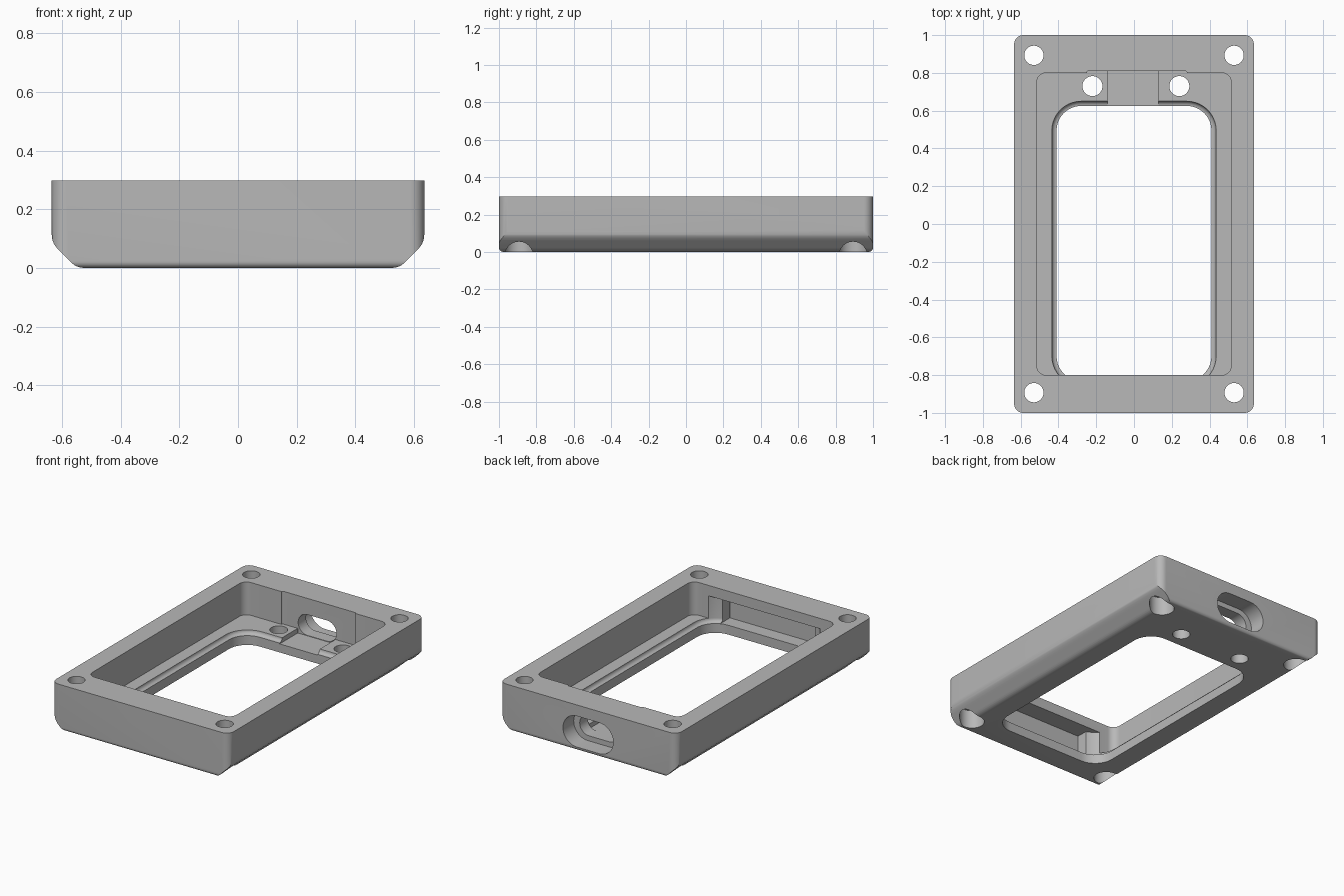
import bpy, bmesh
from math import sin, cos, pi
from mathutils import Vector

cube = bpy.data.objects.get("Cube")
if cube:
    bpy.data.objects.remove(cube, do_unlink=True)

H = 0.297          # overall height
FLOOR = 0.085      # pocket floor height
LIP = 0.06         # ledge around the window
EPS = 0.05         # cutter overshoot


def rounded(x0, x1, y0, y1, r, steps=10):
    """2D outline of a rounded rectangle."""
    pts = []
    corners = [(x1 - r, y1 - r), (x0 + r, y1 - r), (x0 + r, y0 + r), (x1 - r, y0 + r)]
    for q, (cx, cy) in enumerate(corners):
        for i in range(steps + 1):
            a = (q + i / steps) * pi / 2
            pts.append((cx + r * cos(a), cy + r * sin(a)))
    return pts


def loft(name, rings):
    """Closed solid through rings of 3D points with equal counts."""
    bm = bmesh.new()
    loops = [[bm.verts.new(p) for p in ring] for ring in rings]
    n = len(loops[0])
    for a, b in zip(loops, loops[1:]):
        for i in range(n):
            j = (i + 1) % n
            bm.faces.new((a[i], a[j], b[j], b[i]))
    bm.faces.new(loops[0])
    bm.faces.new(loops[-1])
    bmesh.ops.remove_doubles(bm, verts=bm.verts, dist=1e-5)
    bmesh.ops.recalc_face_normals(bm, faces=bm.faces)
    mesh = bpy.data.meshes.new(name)
    bm.to_mesh(mesh)
    bm.free()
    ob = bpy.data.objects.new(name, mesh)
    bpy.context.collection.objects.link(ob)
    return ob


def upright(name, outline, z0, z1):
    return loft(name, [[(x, y, z) for x, y in outline] for z in (z0, z1)])


def lengthwise(name, outline, y0, y1):
    return loft(name, [[(x, y, z) for x, z in outline] for y in (y0, y1)])


def round_hole(name, x, y, r, z0, z1):
    circle = [(x + r * cos(i * pi / 24), y + r * sin(i * pi / 24)) for i in range(48)]
    return upright(name, circle, z0, z1)


def combine(target, tool, operation):
    """Apply a boolean and discard the tool."""
    mod = target.modifiers.new("cut", 'BOOLEAN')
    mod.operation, mod.solver, mod.object = operation, 'EXACT', tool
    deps = bpy.context.evaluated_depsgraph_get()
    deps.update()
    mesh = bpy.data.meshes.new_from_object(target.evaluated_get(deps))
    target.modifiers.clear()
    target.data = mesh
    bpy.data.objects.remove(tool, do_unlink=True)


def soften(corner, before, after, d, steps=5):
    """Curve replacing a profile corner."""
    c = Vector(corner)
    p = c + (Vector(before) - c).normalized() * d
    q = c + (Vector(after) - c).normalized() * d
    ts = [i / steps for i in range(steps + 1)]
    return [tuple(p * (1 - t) ** 2 + c * 2 * t * (1 - t) + q * t * t) for t in ts]


# Outer body: rounded block with a softened foot
rings = []
for i in range(6):
    a = i / 5 * pi / 2
    inset, z = 0.025 * (1 - sin(a)), 0.025 * (1 - cos(a))
    rings.append([(x, y, z) for x, y in
                  rounded(-0.635 + inset, 0.635 - inset, -1 + inset, 1 - inset, 0.05 - inset)])
rings.append([(x, y, H) for x, y in rounded(-0.635, 0.635, -1, 1, 0.05)])
body = loft("case_frame", rings)

# Sloped lower flanks along both long sides
top, knee, foot = (0.635, 0.4), (0.635, 0.085), (0.55, 0)
half = [top] + soften(knee, top, foot, 0.03) + soften(foot, knee, (0, 0), 0.025)
flank = half + [(-x, z) for x, z in reversed(half)]
combine(body, lengthwise("flank_shape", flank, -1.1, 1.1), 'INTERSECT')

cutters = []

# Main pocket and the shallow relief in its back wall
cutters.append(upright("pocket", rounded(-0.515, 0.515, -0.8, 0.8, 0.05), FLOOR, H + EPS))
cutters.append(upright("back_relief", rounded(-0.25, 0.28, 0.6, 0.81, 0.01), FLOOR, H + EPS))

# Window with a coved ledge, rising under the front wall
profile = [(0, -EPS)]
for i in range(7):
    a = i / 6 * pi / 2
    profile.append((0.025 * sin(a), FLOOR - (FLOOR - LIP) * cos(a)))
profile.append((0.025, 0.23))
cutters.append(loft("window", [
    [(x, y, z) for x, y in rounded(-0.41 - o, 0.41 + o, -0.83 - o, 0.625 + o, 0.13 + o)]
    for o, z in profile]))

# Recess inside the front wall
cutters.append(upright("front_recess", rounded(-0.33, 0.33, -0.92, -0.7, 0.002, 1), LIP, 0.23))

# Cable channel in the floor
cutters.append(upright("channel", rounded(-0.14, 0.13, 0.55, 0.81, 0.002, 1), 0.055, 0.15))

# Stepped cable slot through the back wall
cutters.append(lengthwise("slot_outer", rounded(-0.18, 0.18, 0.025, 0.225, 0.0999), 0.89, 1.1))
cutters.append(lengthwise("slot_inner", rounded(-0.137, 0.137, 0.058, 0.192, 0.0669), 0.7, 0.95))

# Screw holes with counterbores at the four corners
for sx in (-1, 1):
    for sy in (-1, 1):
        x, y = sx * 0.53, sy * 0.893
        cutters.append(round_hole("screw_hole", x, y, 0.051, -EPS, H + EPS))
        cutters.append(round_hole("counterbore", x, y, 0.075, -EPS, 0.12))

# Floor holes either side of the channel
for x in (-0.22, 0.24):
    cutters.append(round_hole("floor_hole", x, 0.73, 0.053, -EPS, 0.15))

for cutter in cutters:
    combine(body, cutter, 'DIFFERENCE')

# Material
grey = bpy.data.materials.new("plain grey")
grey.use_nodes = True
colour = (0.48, 0.48, 0.48, 1)
grey.diffuse_color = colour
grey.node_tree.nodes["Principled BSDF"].inputs["Base Color"].default_value = colour
body.data.materials.clear()
body.data.materials.append(grey)
for face in body.data.polygons:
    face.material_index = 0

# Smooth rounded areas, crisp edges
bpy.ops.object.select_all(action='DESELECT')
body.select_set(True)
bpy.context.view_layer.objects.active = body
bpy.ops.object.shade_smooth_by_angle(angle=pi / 6)
